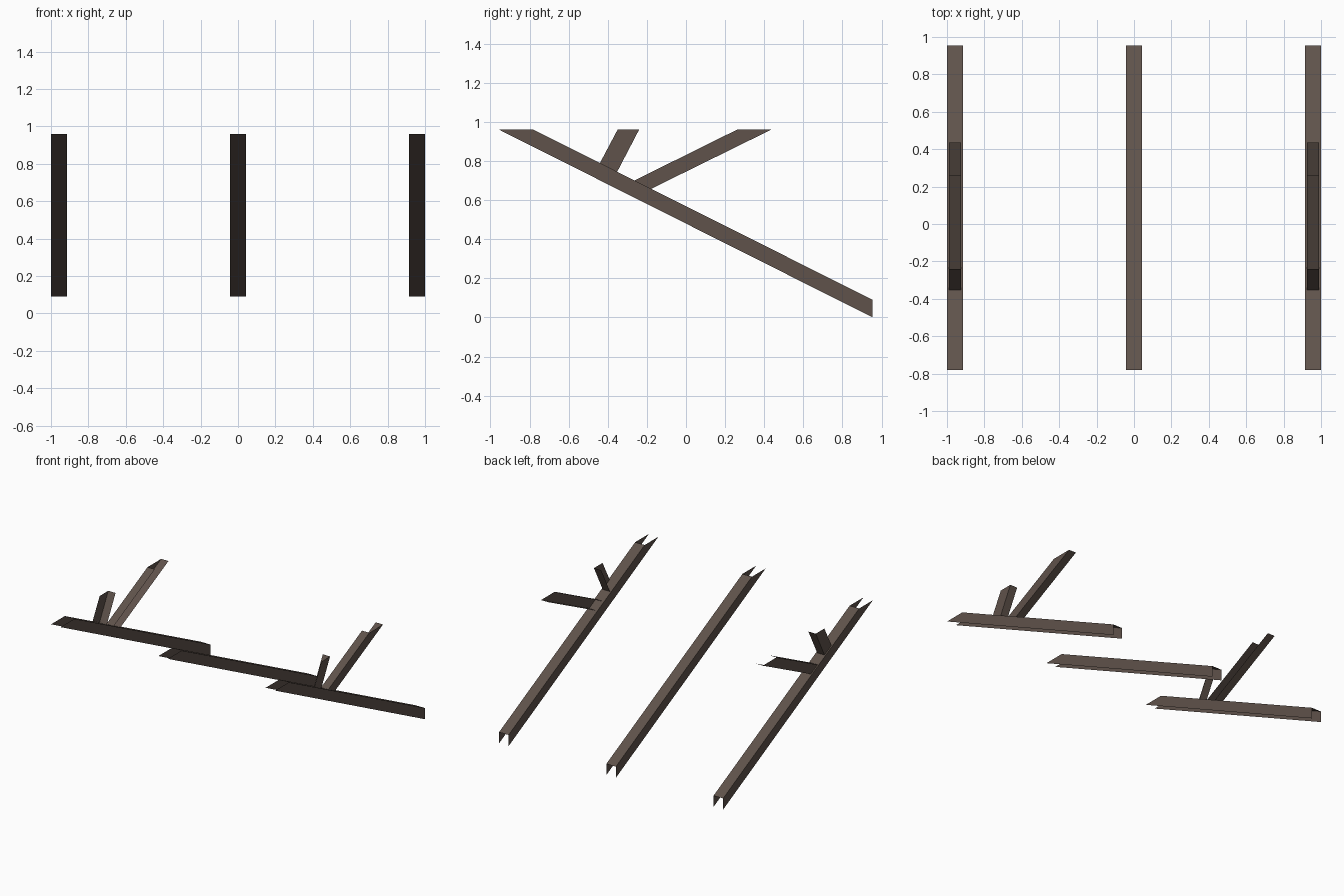
import bpy
import bmesh

cube = bpy.data.objects.get("Cube")
if cube:
    bpy.data.objects.remove(cube, do_unlink=True)

# Single dark brown finish
COLOUR = (0.115, 0.085, 0.07, 1.0)
brown = bpy.data.materials.new("dark_brown")
brown.use_nodes = True
brown.diffuse_color = COLOUR
brown.node_tree.nodes["Principled BSDF"].inputs["Base Color"].default_value = COLOUR


def sheet_bar(name, section, rails, mirrored=False):
    """Folded sheet: section is (x, rail) points, each rail a (y, z) start and end."""
    bm = bmesh.new()
    starts = [bm.verts.new((x, *rails[rail][0])) for x, rail in section]
    ends = [bm.verts.new((x, *rails[rail][1])) for x, rail in section]
    for i in range(len(section) - 1):
        bm.faces.new((starts[i], starts[i + 1], ends[i + 1], ends[i]))
    mesh = bpy.data.meshes.new(name)
    bm.to_mesh(mesh)
    bm.free()
    mesh.materials.append(brown)
    obj = bpy.data.objects.new(name, mesh)
    bpy.context.collection.objects.link(obj)
    if mirrored:
        obj.modifiers.new("Mirror", "MIRROR").use_mirror_merge = False
    return obj


# Sloping beams: channels open underneath, cut level in front and plumb behind
HALF = 0.0425
beam_rails = {
    "upper": ((-0.78, 0.96), (0.955, 0.09)),
    "lower": ((-0.955, 0.96), (0.955, 0.0)),
}
for name, x in (("right_beam", HALF - 1), ("middle_beam", 0), ("left_beam", 1 - HALF)):
    sheet_bar(name, [(x - HALF, "lower"), (x - HALF, "upper"),
                     (x + HALF, "upper"), (x + HALF, "lower")], beam_rails)

# Struts on the two outer beams, mirrored across the middle
INNER, OUTER = 0.925, 0.99

# Short strut: angle section with an outer wall and a back plate
sheet_bar("short_struts",
          [(OUTER, "front"), (OUTER, "back"), (INNER, "back")],
          {"front": ((-0.44, 0.79), (-0.35, 0.96)),
           "back": ((-0.352, 0.745), (-0.24, 0.96))}, mirrored=True)

# Long strut: channel section open towards the middle
sheet_bar("long_struts",
          [(INNER, "upper"), (OUTER, "upper"), (OUTER, "lower"), (INNER, "lower")],
          {"upper": ((-0.265, 0.70), (0.26, 0.96)),
           "lower": ((-0.178, 0.658), (0.435, 0.96))}, mirrored=True)
